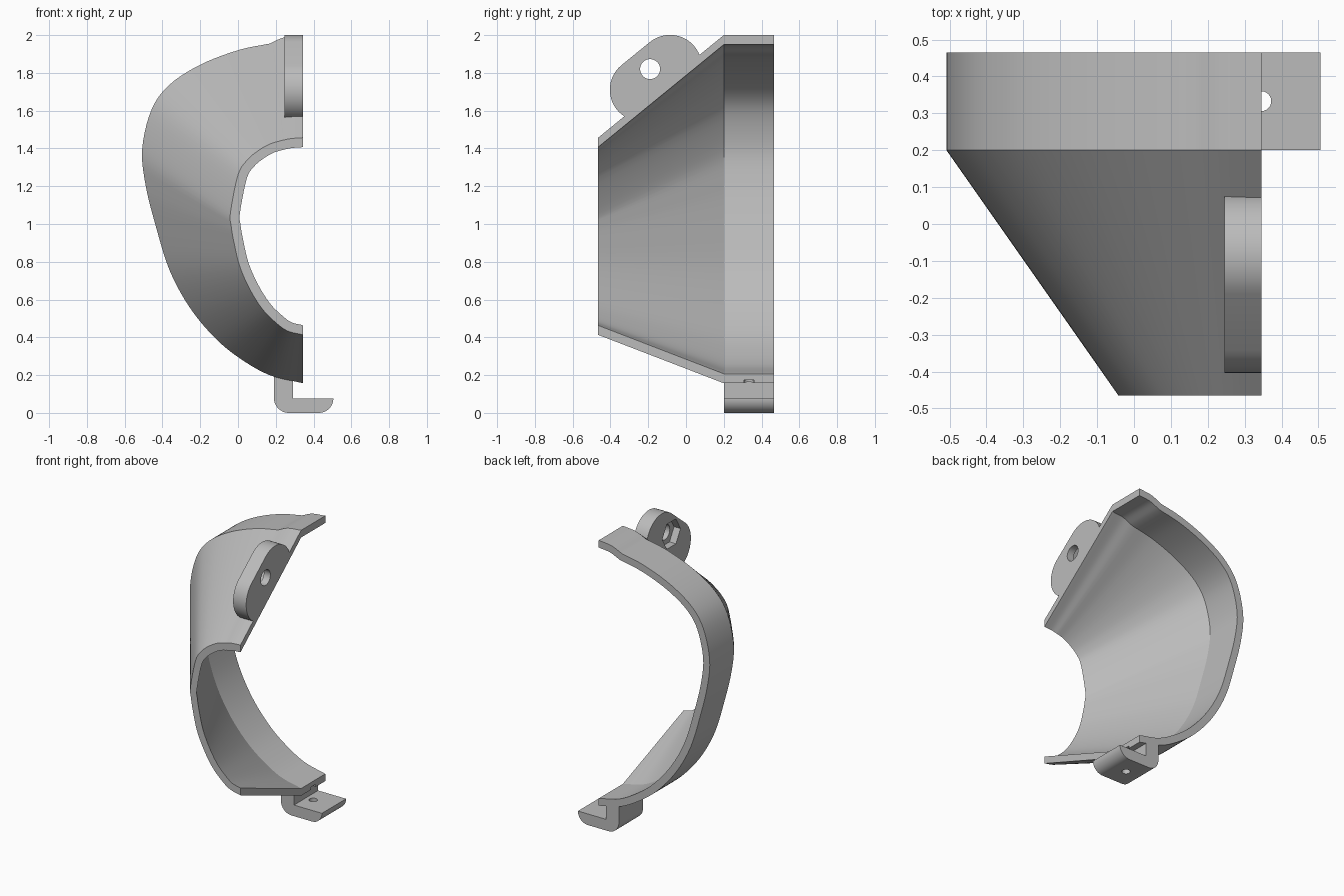
import bpy, bmesh
from math import pi, sin, cos, asin, radians
from mathutils import Vector

old = bpy.data.objects.get("Cube")
if old:
    bpy.data.objects.remove(old, do_unlink=True)

grey = bpy.data.materials.new("light_grey")
grey.use_nodes = True
color = (0.5, 0.5, 0.5, 1)
grey.diffuse_color = color
grey.node_tree.nodes["Principled BSDF"].inputs["Base Color"].default_value = color

FRONT, BEND, BACK = -0.465, 0.2, 0.465
CUT = 0.345
WALL = 0.05


def finish(name, bm):
    bmesh.ops.recalc_face_normals(bm, faces=bm.faces)
    mesh = bpy.data.meshes.new(name)
    bm.to_mesh(mesh)
    bm.free()
    mesh.materials.append(grey)
    obj = bpy.data.objects.new(name, mesh)
    bpy.context.collection.objects.link(obj)
    return obj


def arc(center, radius, start, end, steps=16):
    angles = [start + (end - start) * i / steps for i in range(steps + 1)]
    return [Vector((center[0] + radius * cos(a), center[1] + radius * sin(a))) for a in angles]


def prism(name, outline, axis, low, high):
    """Extrude a flat outline along one axis."""
    place = {"x": lambda p, d: (d, p[0], p[1]),
             "y": lambda p, d: (p[0], d, p[1]),
             "z": lambda p, d: (p[0], p[1], d)}[axis]
    bm = bmesh.new()
    ends = [[bm.verts.new(place(p, d)) for p in outline] for d in (low, high)]
    for ring in ends:
        bm.faces.new(ring)
    for i in range(len(outline)):
        bm.faces.new((ends[0][i - 1], ends[0][i], ends[1][i], ends[1][i - 1]))
    return finish(name, bm)


def activate(obj):
    bpy.ops.object.select_all(action="DESELECT")
    obj.select_set(True)
    bpy.context.view_layer.objects.active = obj


def cut(obj, cutter):
    mod = obj.modifiers.new("cut", "BOOLEAN")
    mod.operation = "DIFFERENCE"
    mod.solver = "EXACT"
    mod.object = cutter
    cutter.hide_render = True
    activate(obj)
    bpy.ops.object.modifier_apply(modifier=mod.name)


def smooth(obj, degrees):
    activate(obj)
    bpy.ops.object.shade_smooth_by_angle(angle=radians(degrees))


def spline(points, steps=5):
    """Smooth curve through the points."""
    p = [Vector(q) for q in points]
    p = [2 * p[0] - p[1]] + p + [2 * p[-1] - p[-2]]
    result = []
    for a, b, c, d in zip(p, p[1:], p[2:], p[3:]):
        for i in range(steps):
            t = i / steps
            result.append(0.5 * (2 * b + (c - a) * t + (2 * a - 5 * b + 4 * c - d) * t ** 2
                                 + (3 * b - a - 3 * c + d) * t ** 3))
    return result + [p[-2]]


def inset(points):
    """Offset a profile inwards by the wall thickness."""
    result = []
    for i, p in enumerate(points):
        t = points[min(i + 1, len(points) - 1)] - points[max(i - 1, 0)]
        normal = Vector((-t.y, t.x)).normalized()
        if i in (0, len(points) - 1):
            normal = Vector((0, -1 if i == 0 else 1))
        result.append(p + normal * WALL)
    return result


# Matching profiles, top to bottom: wide rim and small front opening
rim = [(CUT, 2), (.245, 1.988), (.167, 1.955), (0, 1.92), (-.2, 1.843), (-.363, 1.737),
       (-.458, 1.605), (-.507, 1.4), (-.49, 1.21), (-.437, .995), (-.363, .757),
       (-.257, .56), (-.125, .4), (.008, .29), (.167, .2), (CUT, .157)]
opening = [(CUT, 1.457), (.28, 1.452), (.23, 1.442), (.17, 1.424), (.11, 1.39), (.05, 1.34),
           (0, 1.26), (-.04, 1.06), (-.036, .99), (-.024, .916), (.008, .78),
           (.06, .66), (.125, .555), (.19, .487), (.26, .435), (CUT, .413)]


def profile(points):
    # The raised rib at the top keeps a crease
    return spline(points[:3])[:-1] + spline(points[2:])


# Half shell: cone lofted to the rim, then a straight band
bm = bmesh.new()
stations = []
for points, y in ((opening, FRONT), (rim, BEND), (rim, BACK)):
    outer = profile(points)
    stations.append([[bm.verts.new((p.x, y, p.y)) for p in line] for line in (outer, inset(outer))])
count = len(stations[0][0])
for near, far in zip(stations, stations[1:]):
    for side in (0, 1):
        for i in range(count - 1):
            bm.faces.new((near[side][i], near[side][i + 1], far[side][i + 1], far[side][i]))
    for i in (0, count - 1):
        bm.faces.new((near[0][i], near[1][i], far[1][i], far[0][i]))
for outer, inner in (stations[0], stations[-1]):
    for i in range(count - 1):
        bm.faces.new((outer[i], outer[i + 1], inner[i + 1], inner[i]))
shell = finish("half_shell", bm)

# Upper lug: rounded plate standing on the slope
along = Vector((0.776, 0.631))
across = Vector((-along.y, along.x))
middle = Vector((-0.16, 1.772))
radius, half = 0.168, 0.097
sink = asin(0.45)
local = arc((half, 0), radius, -sink, pi / 2) + arc((-half, 0), radius, pi / 2, pi + sink)
lug = prism("upper_lug", [middle + along * p.x + across * p.y for p in local], "x", 0.245, CUT)

# Bolt hole and hexagonal nut pocket
hole = (-0.19, 1.82)
bolt = prism("bolt_cutter", arc(hole, 0.053, 0, 2 * pi, 32)[:-1], "x", 0.1, 0.5)
nut = prism("nut_cutter", arc(hole, 0.1, 0, 2 * pi, 6)[:-1], "x", 0.2, 0.295)
cut(lug, bolt)
cut(lug, nut)

# Lower foot: rounded L bracket under the band
foot_outline = ([(.19, .21)] + arc((.27, .08), .08, pi, 1.5 * pi)
                + arc((.428, .077), .077, 1.5 * pi, 2 * pi) + [(.29, .077), (.29, .19)])
foot = prism("lower_foot", foot_outline, "y", BEND, BACK)

# Screw hole through the foot, nicking the shell above
screw = prism("screw_cutter", arc((CUT, .333), .027, 0, 2 * pi, 24)[:-1], "z", -0.1, 0.175)
cut(foot, screw)
cut(shell, screw)

for cutter in (bolt, nut, screw):
    bpy.data.objects.remove(cutter, do_unlink=True)

smooth(shell, 18)
smooth(lug, 30)
smooth(foot, 30)
